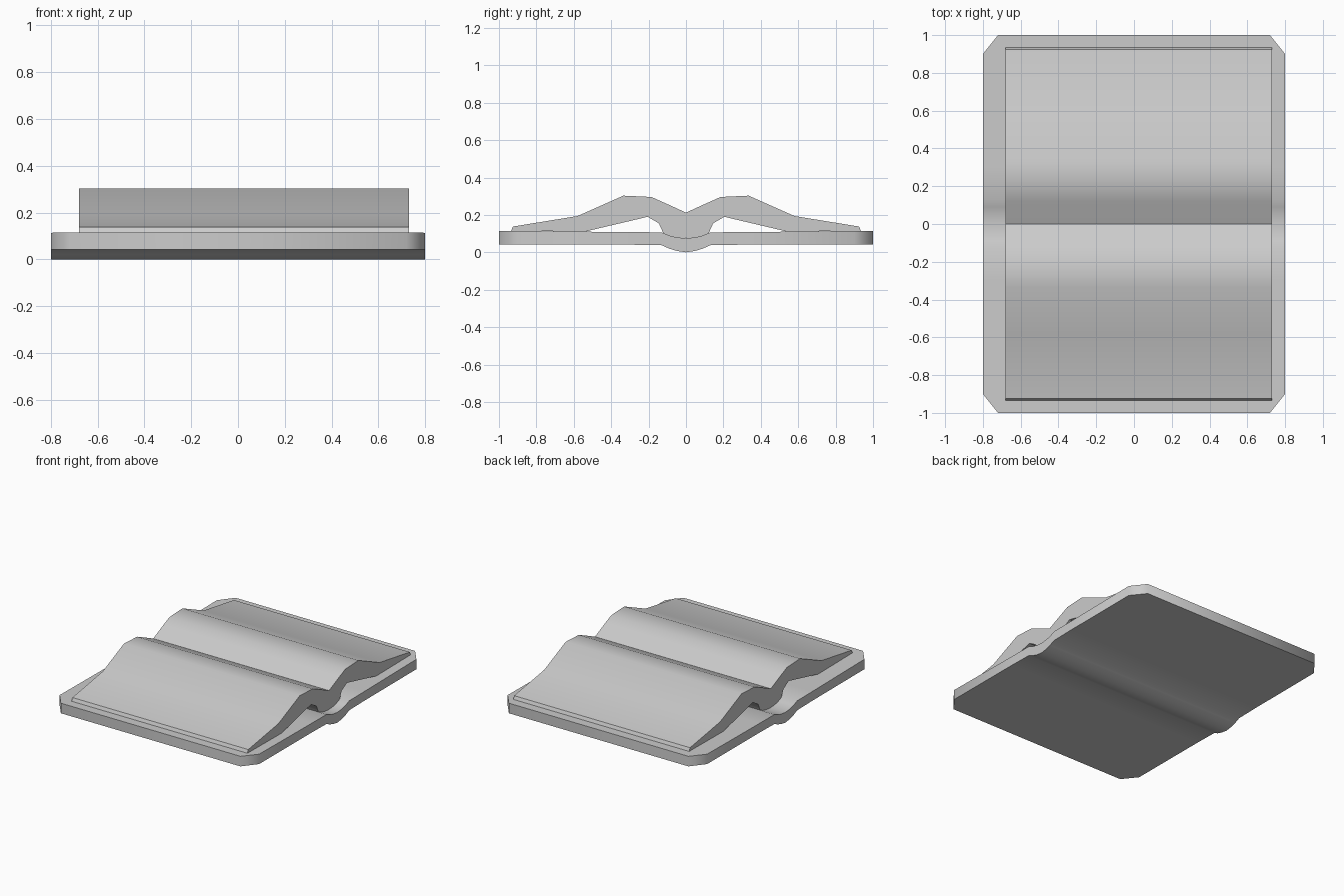
import bpy, bmesh, math

if "Cube" in bpy.data.objects:
    bpy.data.objects.remove(bpy.data.objects["Cube"])

def make_object(name, verts, faces, angle):
    mesh = bpy.data.meshes.new(name)
    mesh.from_pydata(verts, [], faces)
    bm = bmesh.new()
    bm.from_mesh(mesh)
    bmesh.ops.recalc_face_normals(bm, faces=bm.faces)
    bm.to_mesh(mesh)
    bm.free()
    ob = bpy.data.objects.new(name, mesh)
    bpy.context.collection.objects.link(ob)
    bpy.ops.object.select_all(action='DESELECT')
    ob.select_set(True)
    bpy.context.view_layer.objects.active = ob
    bpy.ops.object.shade_smooth_by_angle(angle=math.radians(angle))
    return ob

# Cover: cross-sections along y (y, half width, bottom z, top z), mirrored about the spine
half = [(0.0, 0.80, 0.003, 0.075), (0.05, 0.80, 0.008, 0.080),
        (0.09, 0.80, 0.020, 0.090), (0.13, 0.80, 0.038, 0.107),
        (0.30, 0.80, 0.041, 0.108), (0.90, 0.80, 0.042, 0.114),
        (1.0, 0.72, 0.042, 0.115)]
half[0] = (0.0, 0.80, 0.0, 0.075)
sections = [(-y, w, b, t) for y, w, b, t in reversed(half[1:])] + half
verts, faces = [], []
for y, w, b, t in sections:
    verts += [(-w, y, b), (w, y, b), (w, y, t), (-w, y, t)]
for i in range(len(sections) - 1):
    for k in range(4):
        a, b = 4 * i + k, 4 * i + (k + 1) % 4
        faces.append((a, b, b + 4, a + 4))
n = len(verts)
faces += [(0, 1, 2, 3), (n - 4, n - 3, n - 2, n - 1)]
make_object("cover", verts, faces, 60)

# Pages: matched top and bottom points (y, z) of one half, mirrored and extruded along x
top = [(0.0, 0.212), (0.06, 0.240), (0.12, 0.267), (0.185, 0.296),
       (0.335, 0.303), (0.58, 0.194), (0.925, 0.138)]
bottom = [(0.0, 0.076), (0.07, 0.080), (0.12, 0.100), (0.145, 0.155),
          (0.205, 0.190), (0.54, 0.111), (0.935, 0.115)]
mirror = lambda pts: [(-y, z) for y, z in reversed(pts[1:])] + pts
upper, lower = mirror(top), mirror(bottom)
x0, x1 = -0.68, 0.73
verts, faces = [], []
for u, l in zip(upper, lower):
    verts += [(x0, *l), (x1, *l), (x1, *u), (x0, *u)]
for i in range(len(upper) - 1):
    for k in range(4):
        a, b = 4 * i + k, 4 * i + (k + 1) % 4
        faces.append((a, b, b + 4, a + 4))
n = len(verts)
faces += [(0, 1, 2, 3), (n - 4, n - 3, n - 2, n - 1)]
make_object("pages", verts, faces, 40)
